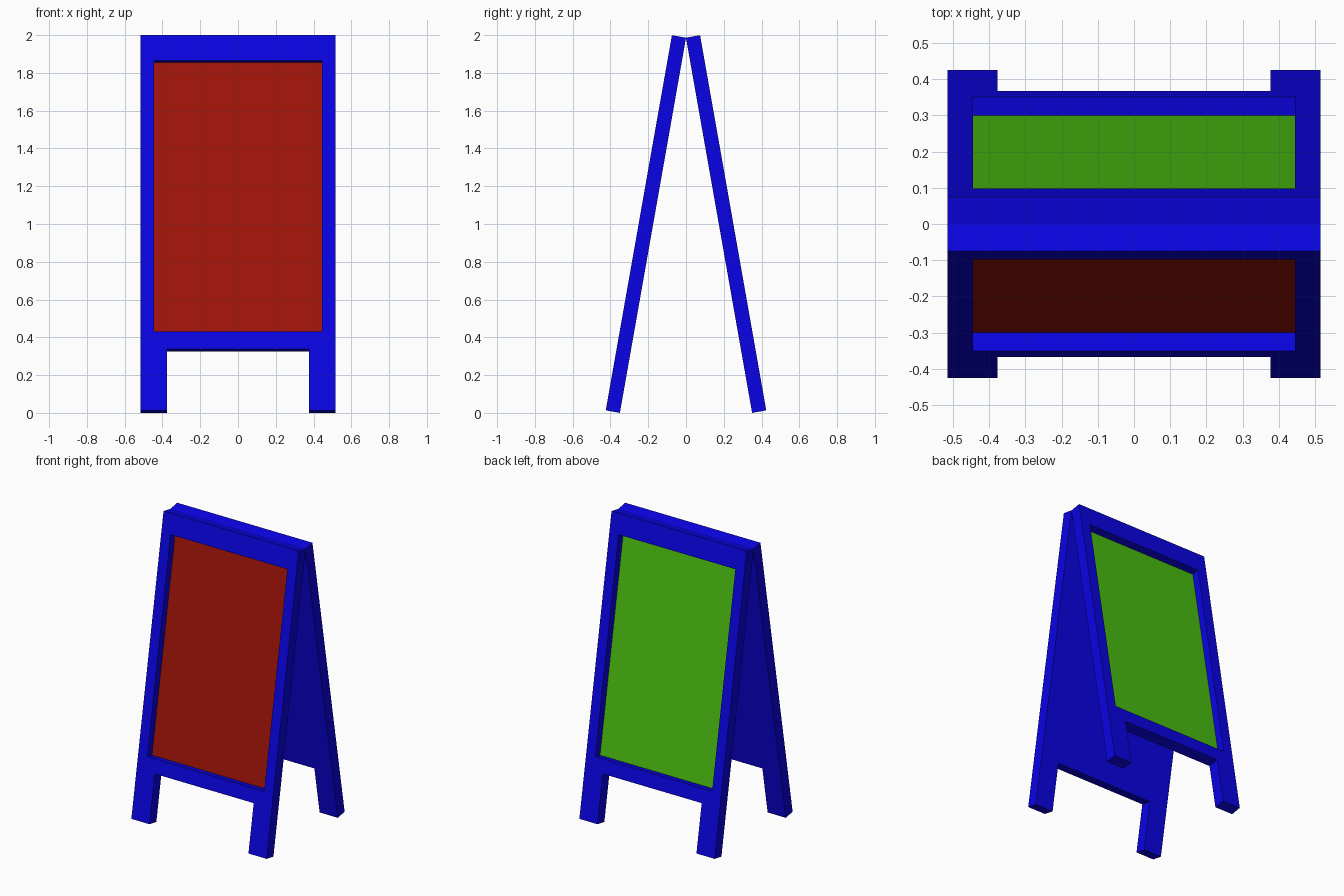
import bpy, bmesh
from math import radians, pi

if "Cube" in bpy.data.objects:
    bpy.data.objects.remove(bpy.data.objects["Cube"])

TILT = radians(10)
THICK, RECESS = 0.076, 0.052
XS = [-0.515, -0.445, -0.377, 0.377, 0.445, 0.515]   # columns across the board
ZS = [0, 0.33, 0.425, 1.88, 2.017]                   # rows up the board


def material(name, rgb):
    m = bpy.data.materials.new(name)
    m.diffuse_color = (*rgb, 1)
    m.use_nodes = True
    m.node_tree.nodes["Principled BSDF"].inputs["Base Color"].default_value = m.diffuse_color
    return m


def push(bm, faces, dy):
    """Extrude faces along y and return the moved caps."""
    geom = bmesh.ops.extrude_face_region(bm, geom=faces)["geom"]
    bmesh.ops.translate(bm, vec=(0, dy, 0),
                        verts=[g for g in geom if isinstance(g, bmesh.types.BMVert)])
    return [g for g in geom if isinstance(g, bmesh.types.BMFace)]


def in_panel(face):
    c = face.calc_center_median()
    return ZS[2] < c.z < ZS[3] and abs(c.x) < XS[4]


def board(name, y, turn, frame_mat, panel_mat):
    bm = bmesh.new()
    grid = [[bm.verts.new((x, 0, z)) for x in XS] for z in ZS]
    # board outline, leaving the gap between the legs open
    for r in range(4):
        for c in range(5):
            if (r, c) != (0, 2):
                bm.faces.new((grid[r][c], grid[r][c + 1], grid[r + 1][c + 1], grid[r + 1][c]))
    front = push(bm, bm.faces[:], -THICK)
    # recessed coloured panel
    opening = [f for f in front if in_panel(f)]
    panel = push(bm, opening, RECESS)
    bmesh.ops.delete(bm, geom=opening, context='FACES')
    for f in panel:
        f.material_index = 1
    bmesh.ops.recalc_face_normals(bm, faces=bm.faces[:])
    bmesh.ops.dissolve_limit(bm, angle_limit=0.02, verts=bm.verts[:],
                             edges=bm.edges[:], delimit={'MATERIAL'})
    me = bpy.data.meshes.new(name)
    bm.to_mesh(me)
    bm.free()
    me.materials.append(frame_mat)
    me.materials.append(panel_mat)
    ob = bpy.data.objects.new(name, me)
    ob.location = (0, y, 0)
    ob.rotation_euler = (-TILT, 0, turn)
    bpy.context.collection.objects.link(ob)


blue = material("frame_blue", (0.003, 0.001, 0.78))
red = material("panel_red", (0.36, 0.007, 0.003))
green = material("panel_green", (0.07, 0.52, 0.006))

# two hinged boards leaning together at the top
board("front_board", -0.35, 0, blue, red)
board("back_board", 0.35, pi, blue, green)
